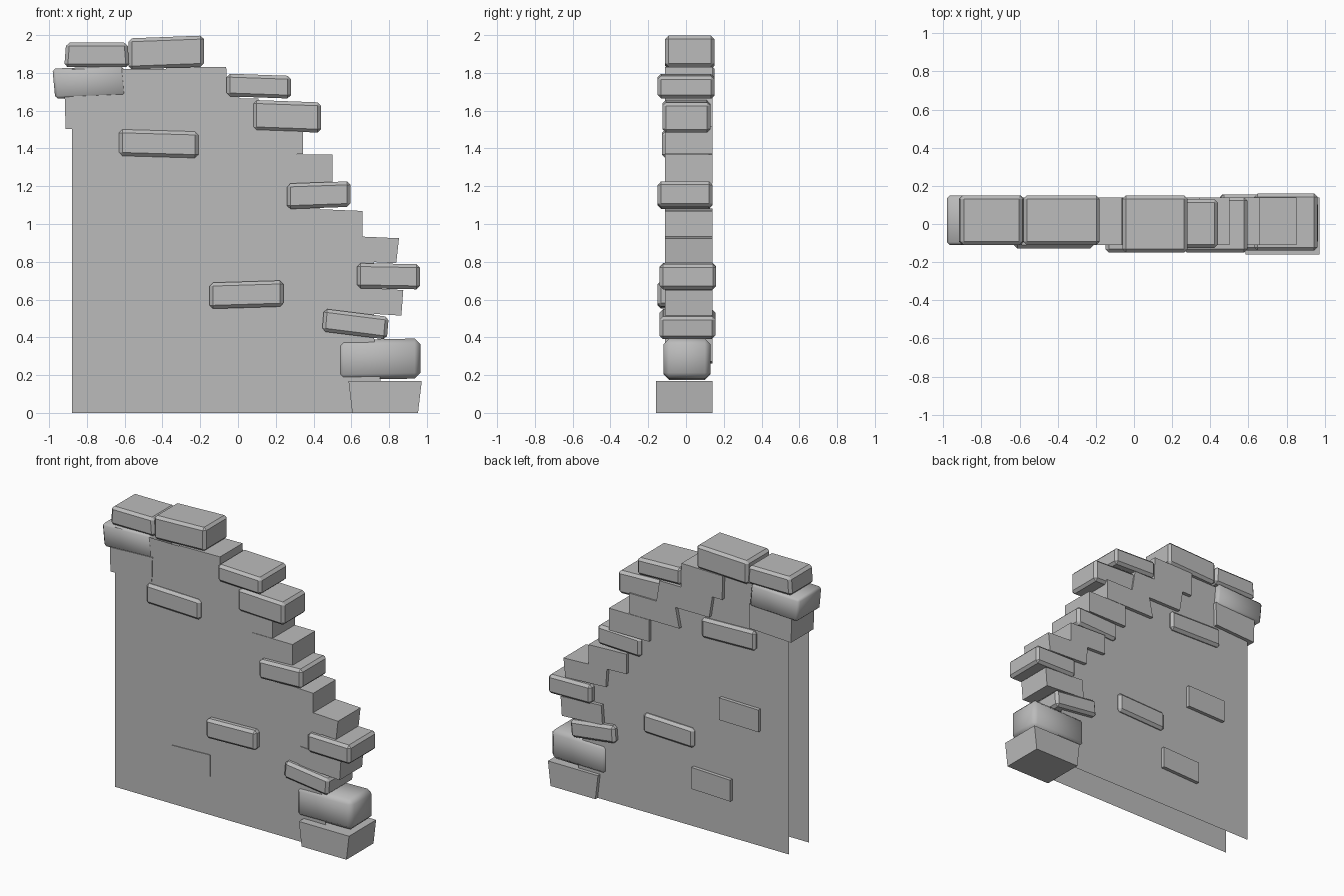
import bpy
import bmesh
import math

cube = bpy.data.objects.get("Cube")
if cube:
    bpy.data.objects.remove(cube, do_unlink=True)

# One plain stone colour
stone = bpy.data.materials.new("grey_stone")
stone.use_nodes = True
colour = (0.5, 0.5, 0.5, 1)
stone.diffuse_color = colour
stone.node_tree.nodes["Principled BSDF"].inputs["Base Color"].default_value = colour

FRONT, BACK = -0.105, 0.115      # wall sheets
FLUSH, REAR = -0.11, 0.14        # usual brick depth


def add_object(name, bm):
    mesh = bpy.data.meshes.new(name)
    bm.to_mesh(mesh)
    bm.free()
    mesh.materials.append(stone)
    obj = bpy.data.objects.new(name, mesh)
    bpy.context.collection.objects.link(obj)
    return obj


def smooth(obj, degrees):
    bpy.ops.object.select_all(action="DESELECT")
    obj.select_set(True)
    bpy.context.view_layer.objects.active = obj
    bpy.ops.object.shade_smooth_by_angle(angle=math.radians(degrees))


def brick(name, left, right, low, high, lean=0.0, rise=0.0, flare=0.0,
          front=FLUSH, back=REAR, bevel=0.0, angle=30):
    """Skewed block: lean slides the top, rise tilts it, flare widens the top."""
    bm = bmesh.new()
    bmesh.ops.create_cube(bm, size=1)
    for v in bm.verts:
        side, depth, up = v.co
        v.co.x = (left + right) / 2 + side * (right - left) + up * lean + 2 * side * up * flare
        v.co.y = (front + back) / 2 + depth * (back - front)
        v.co.z = (low + high) / 2 + up * (high - low) + side * rise
    if bevel:
        bmesh.ops.bevel(bm, geom=bm.edges[:], offset=bevel, segments=1,
                        profile=0.5, affect="EDGES")
    obj = add_object(name, bm)
    if bevel:
        smooth(obj, angle)
    return obj


def sheet(name, y, outward):
    """Thin wall face whose broken edge hides behind the bricks."""
    outline = [(-.88, 0), (.78, 0), (.72, .4), (.72, .8), (.56, .9), (.42, 1.1),
               (.3, 1.4), (.1, 1.6), (-.1, 1.75), (-.2, 1.82), (-.88, 1.82)]
    bm = bmesh.new()
    face = bm.faces.new([bm.verts.new((x, y, z)) for x, z in outline])
    face.normal_update()
    if face.normal.y * outward < 0:
        face.normal_flip()
    add_object(name, bm)


sheet("front_wall_face", FRONT, -1)
sheet("back_wall_face", BACK, 1)

# Worn bricks along the broken top
worn = dict(bevel=0.018)
brick("top_left_brick", -.915, -.58, 1.83, 1.96, flare=-.01, back=.15, **worn)
brick("top_middle_brick", -.58, -.18, 1.825, 1.99, rise=.015, back=.15, **worn)
brick("left_corner_brick", -.975, -.6, 1.67, 1.83, lean=-.015, rise=.015, back=.15,
      bevel=.015, angle=50)
brick("upper_step_brick", -.06, .28, 1.67, 1.79, rise=-.012, front=-.15, back=.15, **worn)
brick("second_step_brick", .08, .44, 1.49, 1.65, rise=-.013, front=-.125, back=.13, **worn)
brick("middle_step_brick", .26, .595, 1.085, 1.22, rise=.012, front=-.15, **worn)
brick("lower_step_brick", .63, .963, .657, .79, rise=-.006, front=-.14, back=.16, **worn)
brick("tilted_brick", .45, .793, .41, .53, lean=.01, rise=-.043, front=-.14, back=.155, **worn)
brick("large_round_brick", .528, .965, .178, .39, rise=.008, front=-.12, back=.13,
      bevel=.03, angle=60)

# Square bricks filling the steps
brick("left_end_brick", -.915, -.59, 1.51, 1.68, flare=.005, rise=.015)
brick("upper_inner_brick", -.38, -.06, 1.662, 1.83, lean=-.005, rise=.005)
brick("second_inner_brick", -.29, .12, 1.51, 1.665, lean=-.025)
brick("third_inner_brick", -.03, .345, 1.37, 1.515, lean=.015, flare=-.015)
brick("fourth_step_brick", .19, .5, 1.215, 1.368)
brick("fifth_step_brick", .365, .66, .935, 1.075, rise=-.012)
brick("sixth_step_brick", .52, .845, .8, .932, lean=.003, rise=-.015, flare=.012)
brick("seventh_step_brick", .555, .87, .525, .66, lean=.01, rise=-.02)
brick("base_brick", .595, .963, 0, .17, flare=.02, front=-.16)

# Single bricks set into the wall faces
brick("upper_face_brick", -.63, -.21, 1.355, 1.495, rise=-.012, front=-.128, **worn)
brick("middle_face_brick", -.15, .24, .557, .695, rise=.012, front=-.15, **worn)
brick("lower_face_brick", -.44, -.14, .267, .417, rise=.01)
brick("sunken_face_brick", -.66, -.355, .81, .965, rise=.005, front=-.104)
